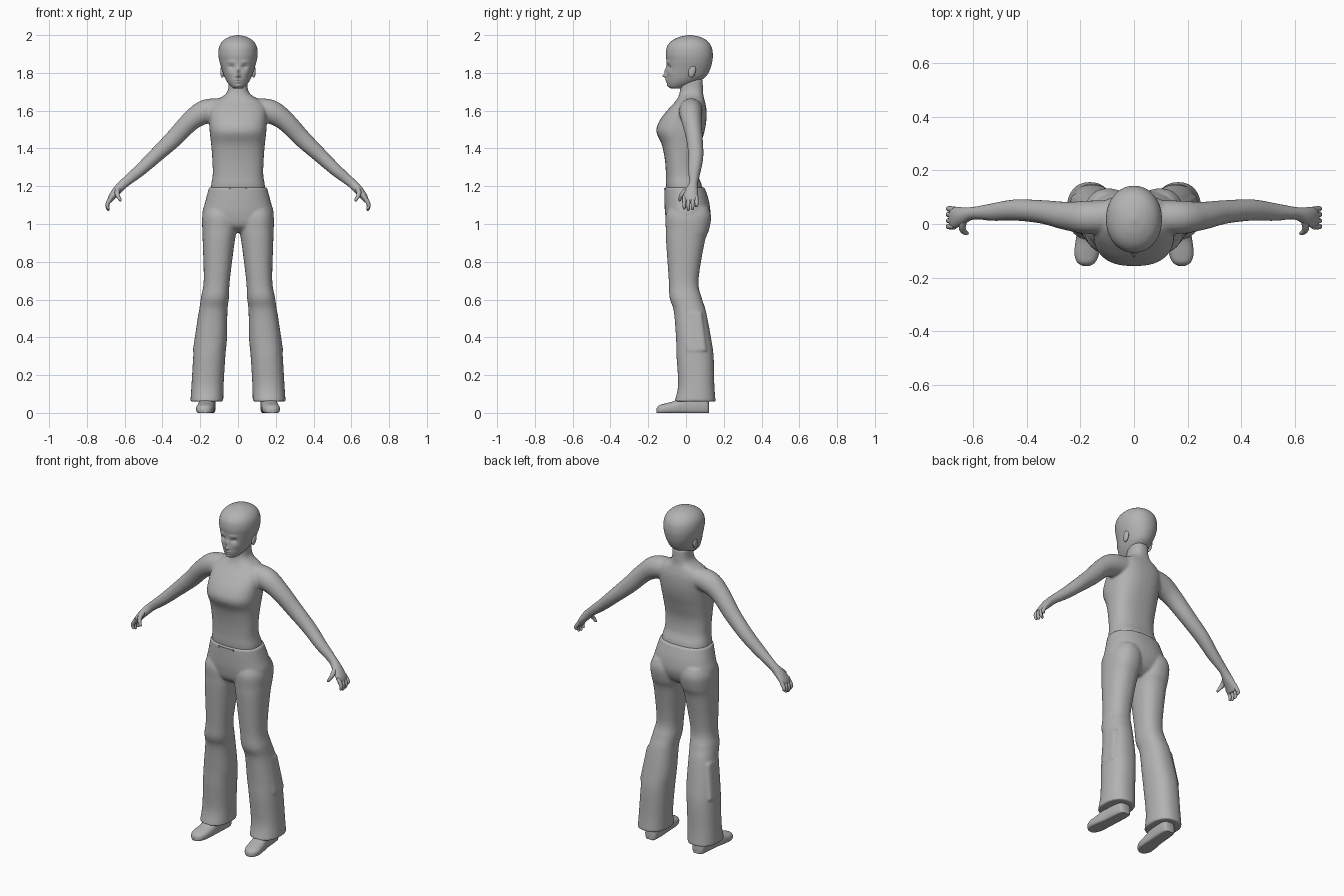
import bpy, bmesh, math
from mathutils import Vector, Matrix

cube = bpy.data.objects.get("Cube")
if cube:
    bpy.data.objects.remove(cube, do_unlink=True)

grey = bpy.data.materials.new("plain grey")
grey.use_nodes = True
COLOUR = (0.45, 0.45, 0.45, 1)
grey.diffuse_color = COLOUR
grey.node_tree.nodes["Principled BSDF"].inputs["Base Color"].default_value = COLOUR


def spline(rows, steps):
    """Smoothly interpolate rows of numbers."""
    out = []
    for i in range(len(rows) - 1):
        a, b = rows[max(i - 1, 0)], rows[i]
        c, d = rows[i + 1], rows[min(i + 2, len(rows) - 1)]
        for k in range(steps):
            t = k / steps
            out.append([q + 0.5 * t * (r - p + t * (2 * p - 5 * q + 4 * r - s
                        + t * (3 * (q - r) + s - p))) for p, q, r, s in zip(a, b, c, d)])
    return out + [list(rows[-1])]


def skin(bm, rings, power=2, n=40):
    """Loft capped super-ellipse rings given as centre, u axis, v axis."""
    def bend(v):
        return math.copysign(abs(v) ** (2 / power), v)
    loops = []
    for c, u, v in rings:
        angles = [2 * math.pi * i / n for i in range(n)]
        loops.append([bm.verts.new(c + u * bend(math.cos(a)) + v * bend(math.sin(a)))
                      for a in angles])
    for a, b in zip(loops, loops[1:]):
        for i in range(n):
            j = (i + 1) % n
            bm.faces.new((a[i], a[j], b[j], b[i]))
    bm.faces.new(loops[0][::-1])
    bm.faces.new(loops[-1])


def stack(bm, rows, power=2, steps=6, n=40, side=1):
    """Horizontal rings: height, centre x, half width, front y, back y."""
    skin(bm, [(Vector((side * cx, (f + b) / 2, z)), Vector((w, 0, 0)),
               Vector((0, (b - f) / 2, 0))) for z, cx, w, f, b in spline(rows, steps)],
         power, n)


def limb(bm, rows, side=1, steps=6, n=28):
    """Rings square to a path: x, y, z, depth radius, thickness radius."""
    pts = spline(rows, steps)
    rings = []
    for i, (x, y, z, ry, rt) in enumerate(pts):
        a, b = pts[max(i - 1, 0)], pts[min(i + 1, len(pts) - 1)]
        d = (Vector(b[:3]) - Vector(a[:3])).normalized()
        t = d.cross(Vector((0, 1, 0))).normalized()
        u = t.cross(d)
        rings.append([Vector((side * p.x, p.y, p.z))
                      for p in (Vector((x, y, z)), u * ry, t * rt)])
    skin(bm, rings, 2, n)


def finish(name, bm, voxel=0, smooth=0, angle=40):
    bmesh.ops.recalc_face_normals(bm, faces=bm.faces)
    mesh = bpy.data.meshes.new(name)
    bm.to_mesh(mesh)
    bm.free()
    mesh.materials.append(grey)
    ob = bpy.data.objects.new(name, mesh)
    bpy.context.collection.objects.link(ob)
    bpy.ops.object.select_all(action='DESELECT')
    ob.select_set(True)
    bpy.context.view_layer.objects.active = ob
    bpy.ops.object.shade_smooth_by_angle(angle=math.radians(angle))
    if voxel:
        m = ob.modifiers.new("blend", 'REMESH')
        m.mode, m.voxel_size, m.use_smooth_shade = 'VOXEL', voxel, True
        m = ob.modifiers.new("soften", 'SMOOTH')
        m.factor, m.iterations = 0.5, smooth
    return ob


# Torso, neck and arms blended into one skin
bm = bmesh.new()
stack(bm, [(1.12, 0, .145, -.09, .09), (1.20, 0, .143, -.105, .085),
           (1.26, 0, .134, -.106, .064), (1.34, 0, .136, -.112, .06),
           (1.42, 0, .142, -.128, .078), (1.49, 0, .150, -.157, .098),
           (1.55, 0, .152, -.138, .108), (1.61, 0, .15, -.092, .108),
           (1.65, 0, .125, -.055, .10), (1.68, 0, .075, -.038, .092),
           (1.71, 0, .053, -.032, .09), (1.77, 0, .05, -.03, .088)], 2.5)
for s in (1, -1):
    limb(bm, [(.06, .03, 1.61, .06, .055), (.17, .025, 1.595, .062, .064),
              (.25, .03, 1.545, .053, .053), (.34, .045, 1.452, .044, .047),
              (.44, .052, 1.358, .04, .039), (.52, .045, 1.284, .034, .033),
              (.60, .04, 1.218, .024, .026), (.64, .03, 1.178, .034, .024),
              (.67, .023, 1.14, .042, .018), (.682, .023, 1.115, .04, .012)], s)
finish("upper_body", bm, .007, 7)

# Fingers and thumb
bm = bmesh.new()
for s in (1, -1):
    for y, tip in ((.054, .02), (.034, .004), (.012, 0), (-.009, .008)):
        limb(bm, [(.668, y, 1.145, .011, .011), (.687, y * 1.04, 1.115, .0105, .011),
                  (.692, y * 1.04, 1.092 + tip / 2, .009, .009),
                  (.686, y, 1.074 + tip, .007, .007),
                  (.684, y, 1.07 + tip, .002, .002)], s, 4, 12)
    limb(bm, [(.635, .012, 1.185, .015, .013), (.64, -.014, 1.163, .014, .013),
              (.633, -.029, 1.143, .010, .010), (.622, -.034, 1.125, .007, .007),
              (.62, -.034, 1.121, .002, .002)], s, 4, 12)
finish("fingers", bm)

# Trousers: hips, flared legs and outer pockets
bm = bmesh.new()
stack(bm, [(1.195, 0, .153, -.114, .098), (1.12, 0, .173, -.114, .122),
           (1.05, 0, .189, -.110, .128), (.99, 0, .165, -.095, .105),
           (.955, 0, .08, -.05, .06)], 2.3)
for s in (1, -1):
    stack(bm, [(1.09, .095, .075, -.09, .118), (1.04, .097, .092, -.108, .133),
               (.97, .098, .091, -.107, .122), (.90, .1025, .084, -.105, .098),
               (.70, .1125, .069, -.091, .066), (.61, .122, .074, -.087, .083),
               (.54, .131, .075, -.065, .105), (.40, .143, .085, -.053, .132),
               (.30, .152, .085, -.05, .146), (.15, .161, .085, -.042, .15),
               (.06, .165, .087, -.06, .157)], 2.3, side=s)
    stack(bm, [(.53, .184, .025, -.01, .085), (.33, .214, .025, 0, .11)], 4, side=s)
finish("trousers", bm, .007, 4)

# Waistband fold at the front
bm = bmesh.new()
bmesh.ops.create_cube(bm, size=1, matrix=Matrix.Translation((0, -.113, 1.184))
                      @ Matrix.Diagonal((.1, .008, .008, 1)))
finish("waistband_fold", bm)

# Head, with facial relief pushed along the depth axis
bm = bmesh.new()
stack(bm, [(1.718, 0, .022, -.08, -.02), (1.728, 0, .037, -.093, .01),
           (1.75, 0, .056, -.1, .06), (1.78, 0, .072, -.103, .105),
           (1.82, 0, .086, -.102, .128), (1.86, 0, .098, -.103, .139),
           (1.90, 0, .104, -.107, .142), (1.94, 0, .099, -.1, .134),
           (1.97, 0, .08, -.075, .112), (1.99, 0, .048, -.035, .075),
           (2.0, 0, .008, .01, .03)], 2.1, 8, 96)
relief = [(0, 1.784, -.021, .010, .010), (0, 1.81, -.012, .008, .018),
          (.034, 1.832, .011, .014, .010), (.036, 1.858, -.004, .02, .007),
          (0, 1.763, -.008, .016, .005), (0, 1.751, -.007, .014, .005),
          (0, 1.732, -.005, .014, .008), (.045, 1.80, -.004, .014, .014)]
for v in bm.verts:
    if v.co.y < -.02:
        x, z = abs(v.co.x), v.co.z
        v.co.y += sum(a * math.exp(-((x - cx) / sx) ** 2 - ((z - cz) / sz) ** 2)
                      for cx, cz, a, sx, sz in relief)
finish("head", bm, angle=60)

# Ears
bm = bmesh.new()
for s in (1, -1):
    bmesh.ops.create_uvsphere(bm, u_segments=20, v_segments=12, radius=1,
                              matrix=Matrix.Translation((s * .083, .032, 1.808))
                              @ Matrix.Rotation(-.25, 4, 'X')
                              @ Matrix.Diagonal((.011, .019, .034, 1)))
finish("ears", bm)

# Shoes with flat soles, lofted from heel to toe
bm = bmesh.new()
for s in (1, -1):
    rows = spline([(.122, .156, .022, .05), (.11, .157, .036, .08), (.06, .16, .042, .1),
                   (-.01, .165, .043, .09), (-.06, .171, .046, .064),
                   (-.11, .176, .046, .05), (-.142, .178, .034, .04),
                   (-.156, .178, .014, .024)], 5)
    skin(bm, [(Vector((s * x, y, h * .4)), Vector((w, 0, 0)), Vector((0, 0, h * .6)))
              for y, x, w, h in rows], 2.4, 32)
for v in bm.verts:
    v.co.z = max(v.co.z, 0)
bmesh.ops.dissolve_degenerate(bm, edges=bm.edges, dist=1e-5)
finish("shoes", bm)
